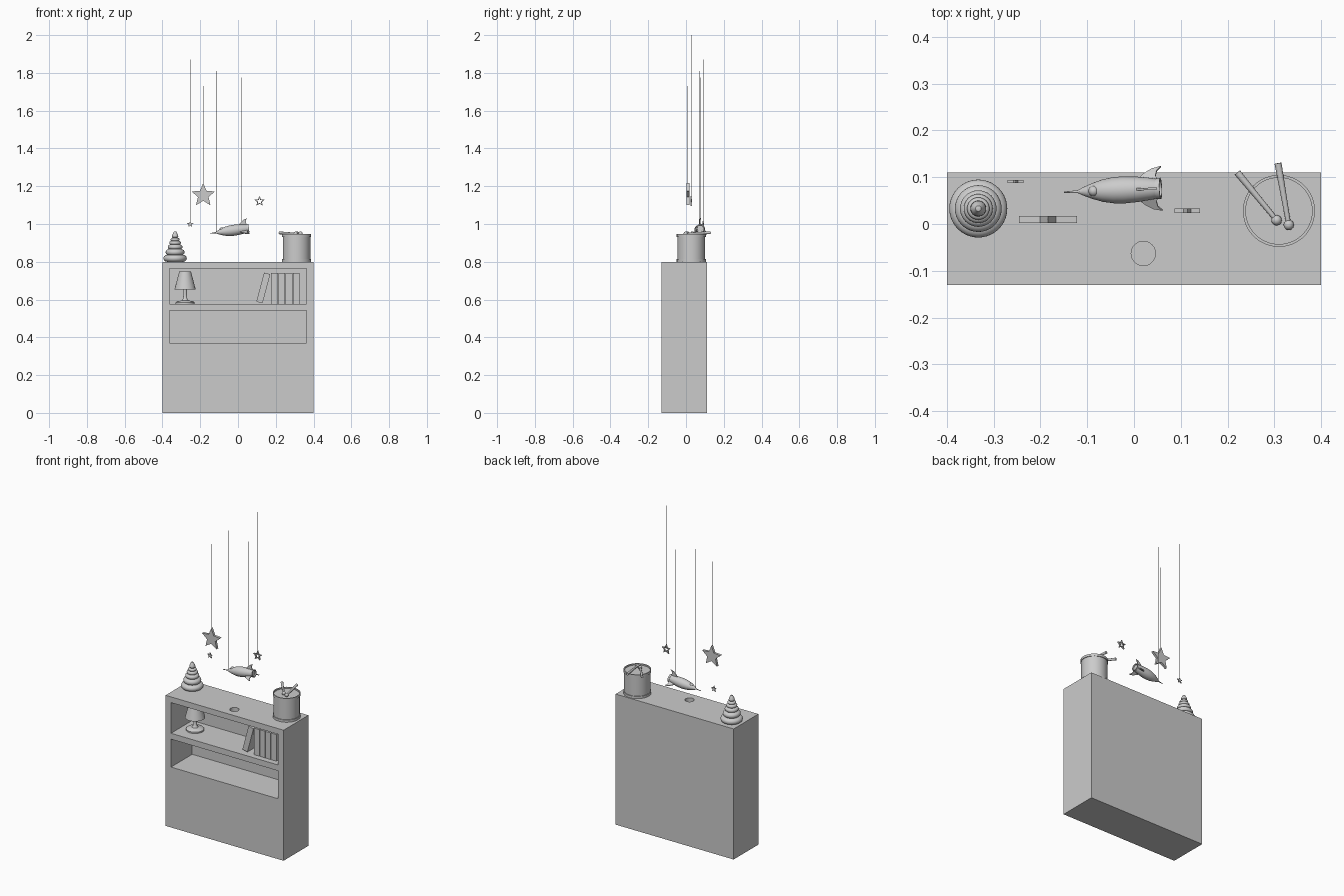
import bpy, bmesh
from math import sin, cos, pi, radians
from mathutils import Matrix, Vector

if "Cube" in bpy.data.objects:
    bpy.data.objects.remove(bpy.data.objects["Cube"])


def finish(name, bm, matrix=Matrix(), smooth=True):
    bmesh.ops.remove_doubles(bm, verts=bm.verts, dist=1e-6)
    bmesh.ops.recalc_face_normals(bm, faces=bm.faces)
    bm.transform(matrix)
    me = bpy.data.meshes.new(name)
    bm.to_mesh(me)
    bm.free()
    ob = bpy.data.objects.new(name, me)
    bpy.context.collection.objects.link(ob)
    bpy.ops.object.select_all(action='DESELECT')
    bpy.context.view_layer.objects.active = ob
    ob.select_set(True)
    if smooth:
        bpy.ops.object.shade_smooth_by_angle(angle=radians(35))
    return ob


def box(name, x0, x1, y0, y1, z0, z1, turn=Matrix()):
    bm = bmesh.new()
    size = Matrix.Diagonal((x1 - x0, y1 - y0, z1 - z0, 1))
    mid = Matrix.Translation(((x0 + x1) / 2, (y0 + y1) / 2, (z0 + z1) / 2))
    bmesh.ops.create_cube(bm, size=1, matrix=mid @ turn @ size)
    return finish(name, bm, smooth=False)


def lathe(name, profile, matrix, steps=40):
    """Revolve (radius, height) points around local z."""
    bm = bmesh.new()
    vs = [bm.verts.new((r, 0, z)) for r, z in profile]
    es = [bm.edges.new(p) for p in zip(vs, vs[1:])]
    bmesh.ops.spin(bm, geom=vs + es, cent=(0, 0, 0), axis=(0, 0, 1),
                   angle=2 * pi, steps=steps, use_merge=False)
    bmesh.ops.remove_doubles(bm, verts=bm.verts, dist=1e-5)
    return finish(name, bm, matrix)


def along(a, b):
    """Matrix placing local z along the line from a to b."""
    a, b = Vector(a), Vector(b)
    return Matrix.Translation(a) @ (b - a).to_track_quat('Z', 'Y').to_matrix().to_4x4()


def rod(name, a, b, r, r2=None, steps=12):
    h = (Vector(b) - Vector(a)).length
    return lathe(name, [(0, 0), (r, 0), (r2 or r, h), (0, h)], along(a, b), steps)


def ball(name, loc, r):
    bm = bmesh.new()
    bmesh.ops.create_uvsphere(bm, u_segments=20, v_segments=12, radius=r)
    return finish(name, bm, Matrix.Translation(loc))


def cut(target, cutter):
    bpy.context.view_layer.objects.active = target
    m = target.modifiers.new("cut", 'BOOLEAN')
    m.operation, m.solver, m.object = 'DIFFERENCE', 'EXACT', cutter
    bpy.ops.object.modifier_apply(modifier=m.name)
    bpy.data.objects.remove(cutter)


# cabinet with two open niches and a cable hole in the top
cabinet = box("cabinet", -.4, .4, -.13, .11, 0, .8)
for z0, z1 in ((.577, .765), (.37, .541)):
    cut(cabinet, box("niche_cutter", -.363, .362, -.2, .075, z0, z1))
cut(cabinet, rod("hole_cutter", (.02, -.063, .7), (.02, -.063, .9), .026, steps=32))

# table lamp in the upper niche
lamp = Matrix.Translation((-.28, -.015, .577))
lathe("lamp_base", [(0, 0), (.05, 0), (.05, .008), (.045, .013), (.018, .018), (.011, .028),
                    (.009, .05), (.009, .09), (0, .09)], lamp)
lathe("lamp_shade", [(.056, .077), (.031, .172), (.029, .172), (.054, .077), (.056, .077)], lamp)
lathe("lamp_shade_top", [(0, .165), (.03, .168), (.03, .17), (0, .17)], lamp)

# books: four upright and one leaning
for i in range(4):
    x = .176 + i * .038
    box(f"book_{i + 1}", x, x + .036, -.095, .045, .577, .74)
box("leaning_book", .117, .151, -.095, .045, .582, .741, Matrix.Rotation(radians(15), 4, 'Y'))

# stacking ring toy
toy = Vector((-.333, .033, .8))
z = 0
for i, (r, h) in enumerate(((.062, .036), (.05, .034), (.039, .026), (.031, .021), (.024, .017))):
    k = h / 2
    core = r - k * 1.1
    ring = [(0, z)] + [(core + k * 1.1 * sin(t * pi / 10), z + k - k * cos(t * pi / 10))
                       for t in range(11)] + [(0, z + h)]
    lathe(f"stacking_ring_{i + 1}", ring, Matrix.Translation(toy))
    z += h * .93
lathe("stacking_knob", [(0, z), (.012, z), (.017, z + .007), (.016, z + .016), (.011, z + .026),
                        (.006, z + .035), (0, z + .037)], Matrix.Translation(toy))

# toy drum with rims and two sticks
drum = Matrix.Translation((.31, .028, .8))
lathe("drum_body", [(0, 0), (.073, 0), (.073, .138), (0, .138)], drum, 48)
for n, z in (("bottom", 0), ("top", .132)):
    lathe(f"drum_{n}_rim", [(.071, z), (.077, z), (.077, z + .014), (.071, z + .014), (.071, z)],
          drum, 48)
for i, (a, b) in enumerate((((.305, .008, .949), (.221, .11, .953)),
                            ((.331, -.002, .949), (.308, .13, .954)))):
    ball(f"drumstick_head_{i + 1}", a, .011)
    rod(f"drumstick_{i + 1}", a, b, .005, .0075)

# hanging rocket
nose, tail = (-.15, .068, .95), (.055, .076, .977)
ax = along(nose, tail)
lathe("rocket_body", [(0, 0), (.0015, .001), (.003, .03), (.009, .042), (.017, .062), (.024, .084),
                      (.028, .108), (.029, .13), (.027, .16), (.023, .19), (.02, .203), (0, .203)], ax)
lathe("rocket_nozzle", [(.016, .2), (.022, .199), (.023, .209), (.018, .209), (.016, .2)], ax)
axis = (Vector(tail) - Vector(nose)).normalized()
up = (Vector((0, 0, 1)) - axis * axis.z).normalized()
side = axis.cross(up)
for i in range(3):
    a = i * 2 * pi / 3
    out = up * cos(a) + side * sin(a)
    flat = axis.cross(out)
    bm = bmesh.new()
    shape = ((.158, .024), (.172, .038), (.188, .049), (.208, .054), (.199, .044), (.197, .032),
             (.203, .018))
    f = bm.faces.new([bm.verts.new(Vector(nose) + axis * s + out * r - flat * .0025)
                      for s, r in shape])
    ext = bmesh.ops.extrude_face_region(bm, geom=[f])
    bmesh.ops.translate(bm, vec=flat * .005,
                        verts=[v for v in ext["geom"] if isinstance(v, bmesh.types.BMVert)])
    finish(f"rocket_fin_{i + 1}", bm, smooth=False)
ball("rocket_window", Vector(nose) + axis * .066 + up * .013, .011)


# hanging stars, solid or open
def star(name, c, R, depth, hole=0):
    bm = bmesh.new()

    def loop(s, y):
        return [bm.verts.new((s * r * sin(k * pi / 5), y, s * r * cos(k * pi / 5)))
                for k in range(10) for r in [R if k % 2 == 0 else R * .45]]

    def band(a, b):
        for k in range(10):
            j = (k + 1) % 10
            bm.faces.new((a[k], a[j], b[j], b[k]))
    front, back = loop(1, -depth / 2), loop(1, depth / 2)
    band(front, back)
    if hole:
        fi, bi = loop(hole, -depth / 2), loop(hole, depth / 2)
        band(front, fi)
        band(back, bi)
        band(fi, bi)
    else:
        bm.faces.new(front)
        bm.faces.new(back)
    finish(name, bm, Matrix.Translation(c), smooth=False)


star("large_star", (-.184, .01, 1.152), .065, .015)
star("open_star", (.114, .028, 1.12), .029, .01, .6)
star("small_star", (-.253, .091, .999), .018, .007)

# thin strings
for i, (x, y, z0, z1, r) in enumerate(((-.184, .01, 1.215, 1.73, .0015), (.114, .028, 1.148, 2, .001),
                                       (-.253, .091, 1.015, 1.87, .001), (-.116, .07, .955, 1.81, .001),
                                       (.02, .075, .98, 1.775, .001))):
    rod(f"string_{i + 1}", (x, y, z0), (x, y, z1), r, steps=6)
